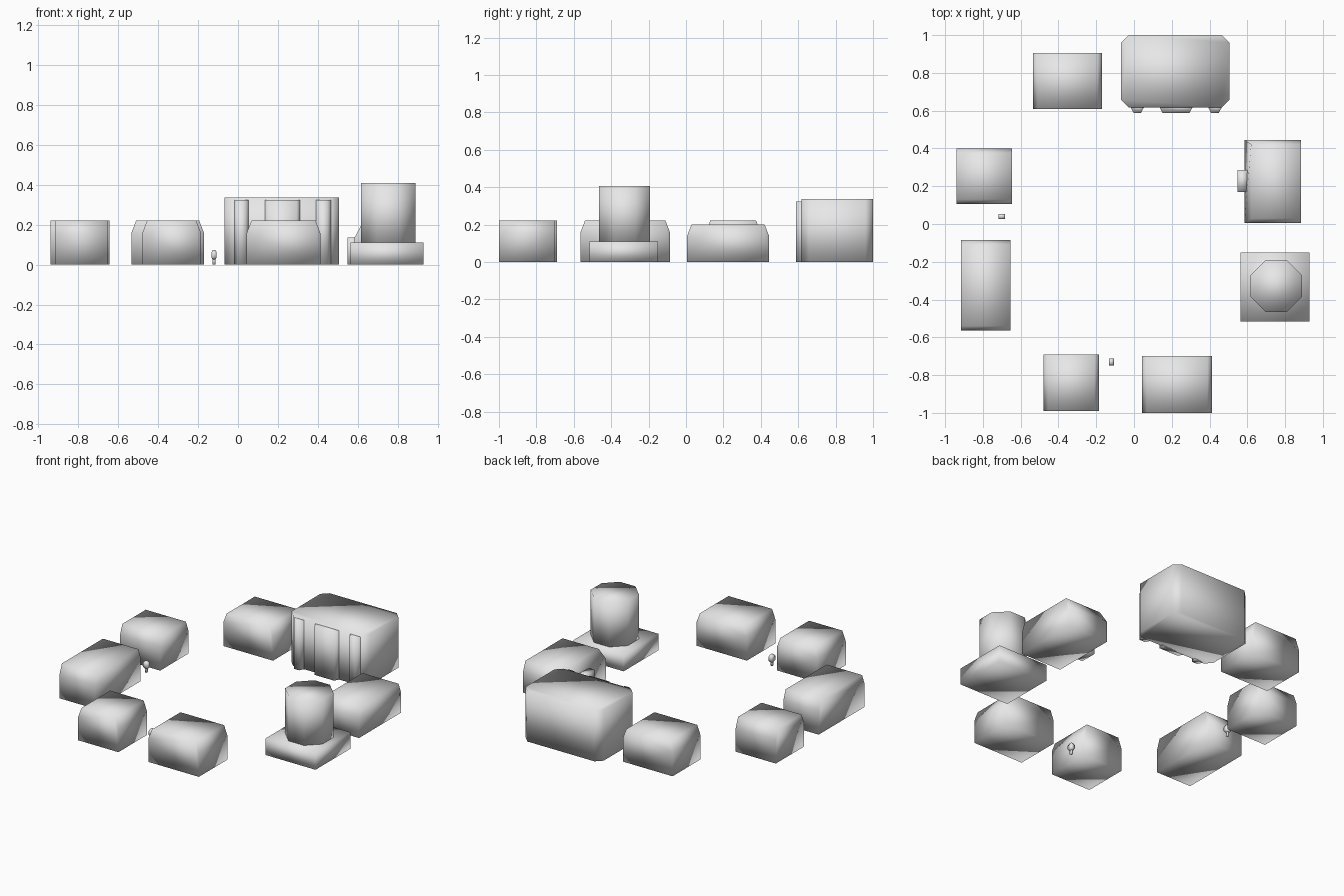
import bpy, bmesh, math
from mathutils import Matrix

cube = bpy.data.objects.get("Cube")
if cube:
    bpy.data.objects.remove(cube, do_unlink=True)

grey = bpy.data.materials.new("plain_grey")
grey.use_nodes = True
grey.diffuse_color = (0.8, 0.8, 0.8, 1)
grey.node_tree.nodes["Principled BSDF"].inputs["Base Color"].default_value = (0.8, 0.8, 0.8, 1)


def finish(name, bm):
    """Turn a bmesh into a softly shaded grey object."""
    bmesh.ops.recalc_face_normals(bm, faces=bm.faces)
    for f in bm.faces:
        f.smooth = True
    mesh = bpy.data.meshes.new(name)
    bm.to_mesh(mesh)
    bm.free()
    mesh.materials.append(grey)
    obj = bpy.data.objects.new(name, mesh)
    bpy.context.collection.objects.link(obj)
    return obj


def extrude(points, offset):
    """Sweep a closed 3D outline along an offset vector."""
    bm = bmesh.new()
    face = bm.faces.new([bm.verts.new(p) for p in points])
    new = bmesh.ops.extrude_face_region(bm, geom=[face])["geom"]
    verts = [v for v in new if isinstance(v, bmesh.types.BMVert)]
    bmesh.ops.translate(bm, verts=verts, vec=offset)
    return bm


def box(name, x0, x1, y0, y1, z0, z1):
    outline = [(x0, y0, z0), (x1, y0, z0), (x1, y1, z0), (x0, y1, z0)]
    return finish(name, extrude(outline, (0, 0, z1 - z0)))


def house(name, x0, x1, y0, y1, ridge, top=0.222, cut=0.025, lean=0.0):
    """Block with sloped shoulders on two sides; ridge is the sweep axis."""
    a, b = (x0, x1) if ridge == "y" else (y0, y1)
    shoulder = top - 0.065
    profile = [(a, 0), (b, 0), (b, shoulder), (b - cut, top), (a + cut, top), (a, shoulder)]
    if ridge == "y":
        bm = extrude([(u, y0, z) for u, z in profile], (0, y1 - y0, 0))
    else:
        bm = extrude([(x0, u, z) for u, z in profile], (x1 - x0, 0, 0))
    # optional roof edge leaning back on the plaza side
    for v in bm.verts:
        if v.co.z > top - 0.01 and v.co.x < x0 + 0.01:
            v.co.x += lean
    return finish(name, bm)


# Ring of houses
house("back_house", -0.535, -0.17, 0.61, 0.905, "y")
house("back_right_house", -0.94, -0.645, 0.105, 0.40, "x")
house("long_right_house", -0.915, -0.655, -0.565, -0.085, "x")
house("front_right_house", -0.48, -0.185, -0.99, -0.69, "y")
house("front_left_house", 0.043, 0.413, -1.0, -0.70, "y")
house("left_shop", 0.585, 0.885, 0.005, 0.445, "x", top=0.202, lean=0.035)
box("shop_porch", 0.548, 0.60, 0.17, 0.285, 0, 0.135)

# Great hall with cut vertical corners
x0, x1, y0, y1, c = -0.068, 0.505, 0.618, 1.0, 0.04
plan = [(x0 + c, y0), (x1 - c, y0), (x1, y0 + c), (x1, y1 - c),
        (x1 - c, y1), (x0 + c, y1), (x0, y1 - c), (x0, y0 + c)]
finish("great_hall", extrude([(x, y, 0) for x, y in plan], (0, 0, 0.337)))

# Tapered pilasters on the hall front
pilasters = (("right_pilaster", -0.018, 0.053), ("middle_pilaster", 0.135, 0.31),
             ("left_pilaster", 0.392, 0.465))
for name, a, b in pilasters:
    plan = [(a, 0.63), (a, 0.618), (a + 0.016, 0.588),
            (b - 0.016, 0.588), (b, 0.618), (b, 0.63)]
    finish(name, extrude([(x, y, 0) for x, y in plan], (0, 0, 0.325)))

# Round tower on a square plinth
box("tower_plinth", 0.563, 0.93, -0.515, -0.15, 0, 0.11)
bm = bmesh.new()
bmesh.ops.create_cone(bm, cap_ends=True, segments=8, radius1=0.148, radius2=0.148, depth=0.31,
                      matrix=Matrix.Translation((0.753, -0.328, 0.253))
                      @ Matrix.Rotation(math.pi / 8, 4, "Z"))
finish("tower", bm)

# Two small lamp posts
lamps = (("side_lamp", -0.70, 0.04, 0.018, 0.013), ("front_lamp", -0.12, -0.73, 0.013, 0.018))
for name, x, y, w, d in lamps:
    box(name + "_post", x - 0.007, x + 0.007, y - 0.007, y + 0.007, 0, 0.04)
    bm = bmesh.new()
    rings = ((0.026, 0.6), (0.036, 1.0), (0.06, 1.0), (0.073, 0.6))
    loops = [[bm.verts.new((x + sx * w * k, y + sy * d * k, z))
              for sx, sy in ((-1, -1), (1, -1), (1, 1), (-1, 1))] for z, k in rings]
    for low, high in zip(loops, loops[1:]):
        for i in range(4):
            j = (i + 1) % 4
            bm.faces.new((low[i], low[j], high[j], high[i]))
    bm.faces.new(loops[0][::-1])
    bm.faces.new(loops[-1])
    finish(name + "_head", bm)
